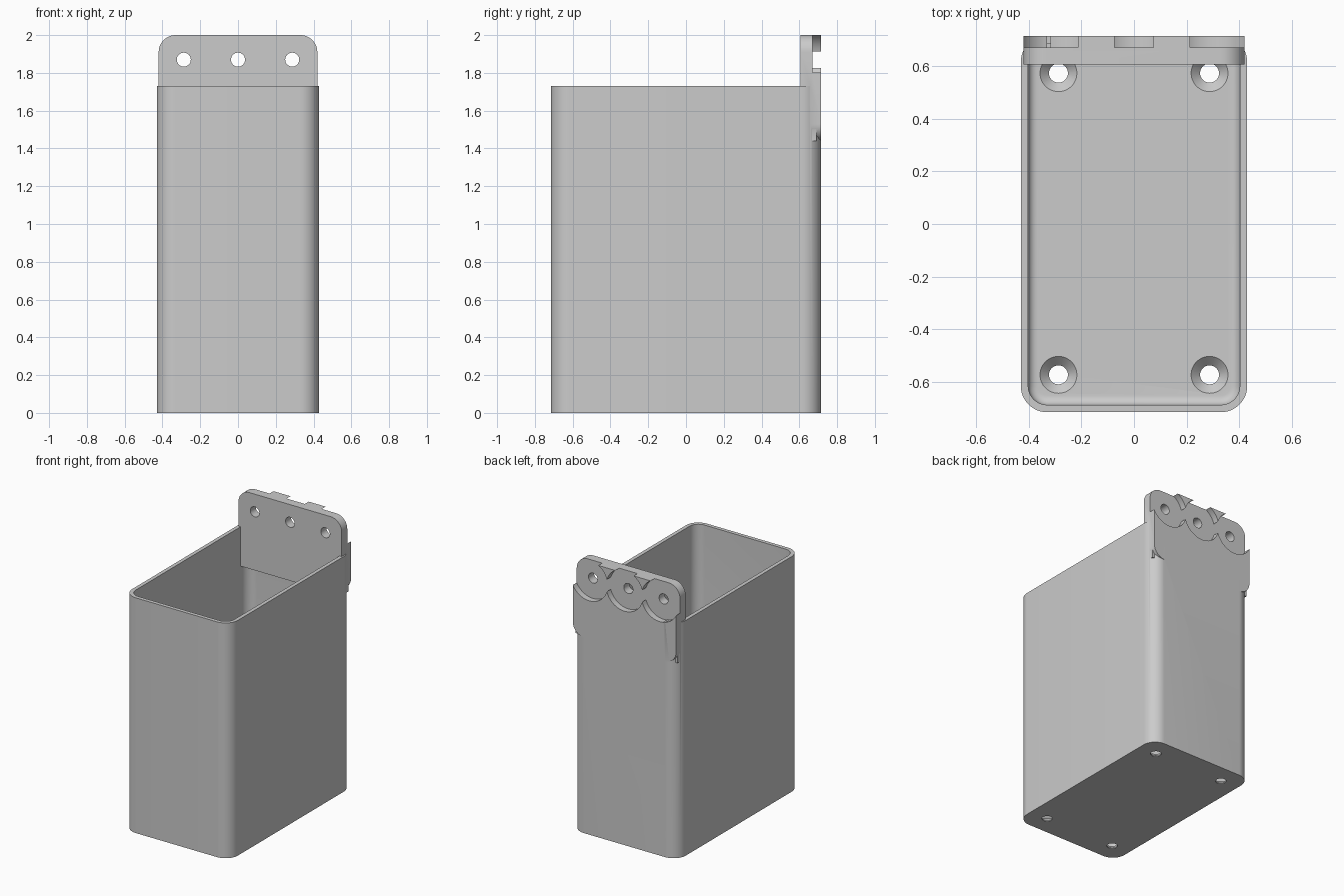
import bpy, bmesh, math
from mathutils import Matrix

cube = bpy.data.objects.get("Cube")
if cube:
    bpy.data.objects.remove(cube, do_unlink=True)

grey = bpy.data.materials.new("plain grey")
grey.use_nodes = True
grey.diffuse_color = (0.6, 0.6, 0.6, 1)
grey.node_tree.nodes["Principled BSDF"].inputs["Base Color"].default_value = (0.6, 0.6, 0.6, 1)


def finish(bm, name):
    bmesh.ops.recalc_face_normals(bm, faces=bm.faces)
    mesh = bpy.data.meshes.new(name)
    bm.to_mesh(mesh)
    bm.free()
    mesh.materials.append(grey)
    ob = bpy.data.objects.new(name, mesh)
    bpy.context.collection.objects.link(ob)
    return ob


def block(name, x, y, z, axis=None, radius=0.0, floor_fillet=0.0):
    """Box between limits, with the edges along one axis rounded."""
    bm = bmesh.new()
    bmesh.ops.create_cube(bm, size=1)
    lims = (x, y, z)
    for v in bm.verts:
        v.co = [lims[i][0] if v.co[i] < 0 else lims[i][1] for i in range(3)]
    if axis is not None:
        edges = [e for e in bm.edges if abs((e.verts[0].co - e.verts[1].co).normalized()[axis]) > 0.9]
        bmesh.ops.bevel(bm, geom=edges, offset=radius, segments=12, profile=0.5, affect='EDGES')
    if floor_fillet:
        edges = [e for e in bm.edges if all(abs(v.co.z - z[0]) < 1e-5 for v in e.verts)]
        bmesh.ops.bevel(bm, geom=edges, offset=floor_fillet, segments=6, profile=0.5, affect='EDGES')
    return finish(bm, name)


def cone(name, r1, r2, depth, centre, along_y=False):
    bm = bmesh.new()
    rot = Matrix.Rotation(math.pi / 2, 4, 'X') if along_y else Matrix()
    bmesh.ops.create_cone(bm, cap_ends=True, segments=64, radius1=r1, radius2=r2,
                          depth=depth, matrix=Matrix.Translation(centre) @ rot)
    return finish(bm, name)


def combine(target, other, operation):
    other.hide_render = True
    mod = target.modifiers.new(operation.lower(), 'BOOLEAN')
    mod.operation, mod.solver, mod.object = operation, 'EXACT', other
    bpy.context.view_layer.objects.active = target
    bpy.ops.object.modifier_apply(modifier=mod.name)
    bpy.data.objects.remove(other, do_unlink=True)


W, D, H = 0.43, 0.715, 1.73      # half width, half depth, height of the bin
WALL, FLOOR = 0.028, 0.04
HOLE_X, HOLE_Y, HOLE_Z = 0.287, 0.573, 1.87

# Open bin with rounded upright corners and a filleted floor
bin_body = block("wall_mounted_bin", (-W, W), (-D, D), (0, H), 2, 0.1)
combine(bin_body, block("cavity", (WALL - W, W - WALL), (WALL - D, D - WALL),
                        (FLOOR, H + 0.3), 2, 0.072, 0.035), 'DIFFERENCE')

# Hanging plate at the back, and its square thickening inside the bin
combine(bin_body, block("hanging_plate", (-0.42, 0.42), (0.605, D), (1.44, 2), 1, 0.09), 'UNION')
combine(bin_body, block("inner_plate", (-0.415, 0.415), (0.605, 0.69), (1.44, 1.6)), 'UNION')

# Round recesses and screw holes in the plate
for x in (-HOLE_X, 0, HOLE_X):
    combine(bin_body, cone("recess", 0.15, 0.15, 0.2, (x, 0.77, HOLE_Z), True), 'DIFFERENCE')
    combine(bin_body, cone("plate_hole", 0.037, 0.037, 0.4, (x, 0.65, HOLE_Z), True), 'DIFFERENCE')

# Countersunk holes in the floor
for x in (-HOLE_X, HOLE_X):
    for y in (-HOLE_Y, HOLE_Y):
        combine(bin_body, cone("floor_hole", 0.036, 0.036, 0.1, (x, y, 0.01), False), 'DIFFERENCE')
        combine(bin_body, cone("countersink", 0.035, 0.075, 0.04, (x, y, 0.025), False), 'DIFFERENCE')

bpy.ops.object.select_all(action='DESELECT')
bin_body.select_set(True)
bpy.context.view_layer.objects.active = bin_body
bpy.ops.object.shade_smooth_by_angle(angle=math.radians(30))
